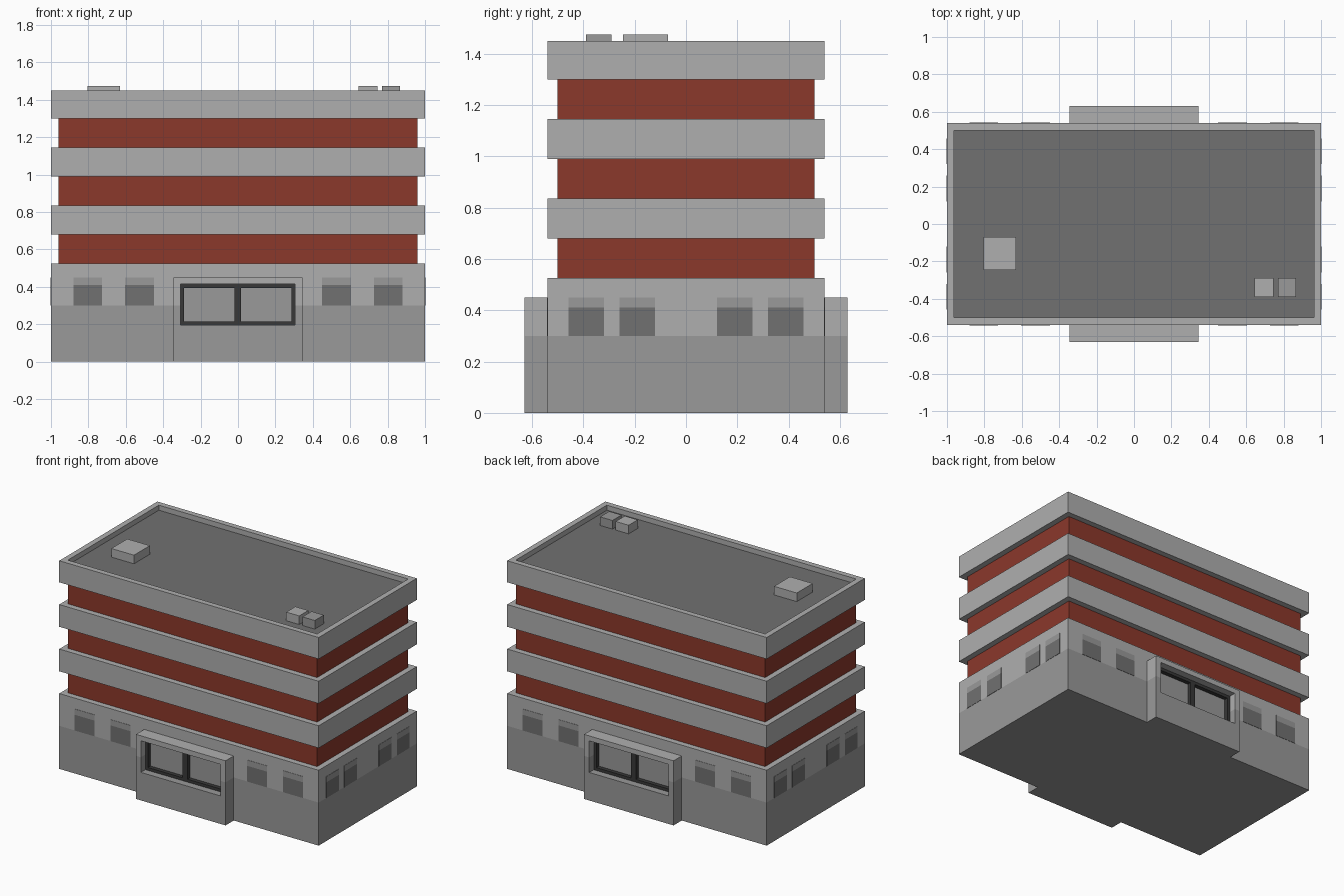
import bpy, bmesh

if "Cube" in bpy.data.objects:
    bpy.data.objects.remove(bpy.data.objects["Cube"])


def material(name, r, g, b):
    m = bpy.data.materials.new(name)
    m.diffuse_color = (r, g, b, 1)
    m.use_nodes = True
    m.node_tree.nodes["Principled BSDF"].inputs["Base Color"].default_value = m.diffuse_color
    return m


LIGHT = material("light_concrete", 0.43, 0.43, 0.43)
MID = material("grey_concrete", 0.32, 0.32, 0.32)
DARK = material("dark_grey", 0.165, 0.165, 0.165)
FRAME = material("frame_charcoal", 0.04, 0.04, 0.04)
RED = material("red_band", 0.26, 0.04, 0.024)


def finish(name, bm, mats, mirror=(False, False), split=None):
    # optional two-tone split: first material above the line, second below
    if split:
        bmesh.ops.bisect_plane(bm, geom=bm.verts[:] + bm.edges[:] + bm.faces[:],
                               plane_co=(0, 0, split), plane_no=(0, 0, 1))
        for f in bm.faces:
            f.material_index = int(f.calc_center_median().z < split)
    bmesh.ops.recalc_face_normals(bm, faces=bm.faces[:])
    me = bpy.data.meshes.new(name)
    bm.to_mesh(me)
    bm.free()
    ob = bpy.data.objects.new(name, me)
    bpy.context.collection.objects.link(ob)
    for m in mats:
        me.materials.append(m)
    if any(mirror):
        mod = ob.modifiers.new("Mirror", "MIRROR")
        mod.use_axis = (mirror[0], mirror[1], False)
        mod.use_mirror_merge = False
    return ob


def box_mesh(x, y, z):
    bm = bmesh.new()
    bmesh.ops.create_cube(bm, size=1)
    for v in bm.verts:
        v.co = [(a + b) / 2 + c * (b - a) for c, (a, b) in zip(v.co, (x, y, z))]
    return bm


def box(name, x, y, z, mat, **kw):
    return finish(name, box_mesh(x, y, z), [mat], **kw)


def ring(name, outer, inner, y, mats, **kw):
    # rectangular surround with a through opening; rects are (x0, x1, z0, z1)
    bm = bmesh.new()

    def loop(r, yy):
        return [bm.verts.new((r[i], yy, r[k])) for i, k in ((0, 2), (1, 2), (1, 3), (0, 3))]

    loops = [loop(outer, y[0]), loop(inner, y[0]), loop(inner, y[1]), loop(outer, y[1])]
    for a, b in zip(loops, loops[1:] + loops[:1]):
        for i in range(4):
            j = (i + 1) % 4
            bm.faces.new((a[i], a[j], b[j], b[i]))
    return finish(name, bm, mats, **kw)


# two-tone ground floor
finish("ground_floor", box_mesh((-1, 1), (-.54, .54), (0, .525)), [LIGHT, MID], split=.3)

# red window bands and overhanging floor slabs
for i in range(3):
    z = .525 + .31 * i
    box(f"red_band_{i + 1}", (-.96, .96), (-.5, .5), (z, z + .155), RED)
    if i < 2:
        box(f"floor_slab_{i + 1}", (-1, 1), (-.54, .54), (z + .155, z + .31), LIGHT)

# top slab with parapet and sunken roof
bm = box_mesh((-1, 1), (-.54, .54), (1.3, 1.45))
bm.normal_update()
top = max(bm.faces, key=lambda f: f.calc_center_median().z)
bmesh.ops.inset_region(bm, faces=[top], thickness=.055)
low = bmesh.ops.extrude_discrete_faces(bm, faces=[top])["faces"][0]
low.material_index = 1
bmesh.ops.translate(bm, verts=low.verts[:], vec=(0, 0, -.035))
finish("roof_slab", bm, [LIGHT, DARK])

# roof boxes
box("roof_hatch", (-.805, -.63), (-.245, -.07), (1.415, 1.475), LIGHT)
box("roof_vent_1", (.645, .745), (-.39, -.29), (1.415, 1.475), LIGHT)
box("roof_vent_2", (.77, .865), (-.39, -.29), (1.415, 1.475), MID)

# flush ground-floor windows on all four sides, with a paler strip on top
for part, z, mat in (("window", (.3, .41), DARK), ("window_head", (.41, .45), MID)):
    for i, x in enumerate(((.45, .603), (.727, .88))):
        box(f"long_side_{part}_{i + 1}", x, (-.542, -.535), z, mat, mirror=(True, True))
    for i, y in enumerate(((.12, .26), (.32, .458))):
        box(f"short_side_{part}_{i + 1}", (.995, 1.002), y, z, mat, mirror=(True, True))

# projecting bays front and back, each with a framed double window
opening = (-.308, .305, .195, .415)
pane = (-.288, .285, .215, .395)
both = (False, True)
ring("bay_surround", (-.345, .345, 0, .45), opening, (-.63, -.54), [LIGHT, MID],
     mirror=both, split=.3)
ring("bay_window_frame", opening, pane, (-.58, -.55), [FRAME], mirror=both)
box("bay_mullion", (-.02, .017), (-.58, -.55), (.215, .395), FRAME, mirror=both)
box("bay_glass", (-.308, .305), (-.552, -.54), (.195, .415), MID, mirror=both)
